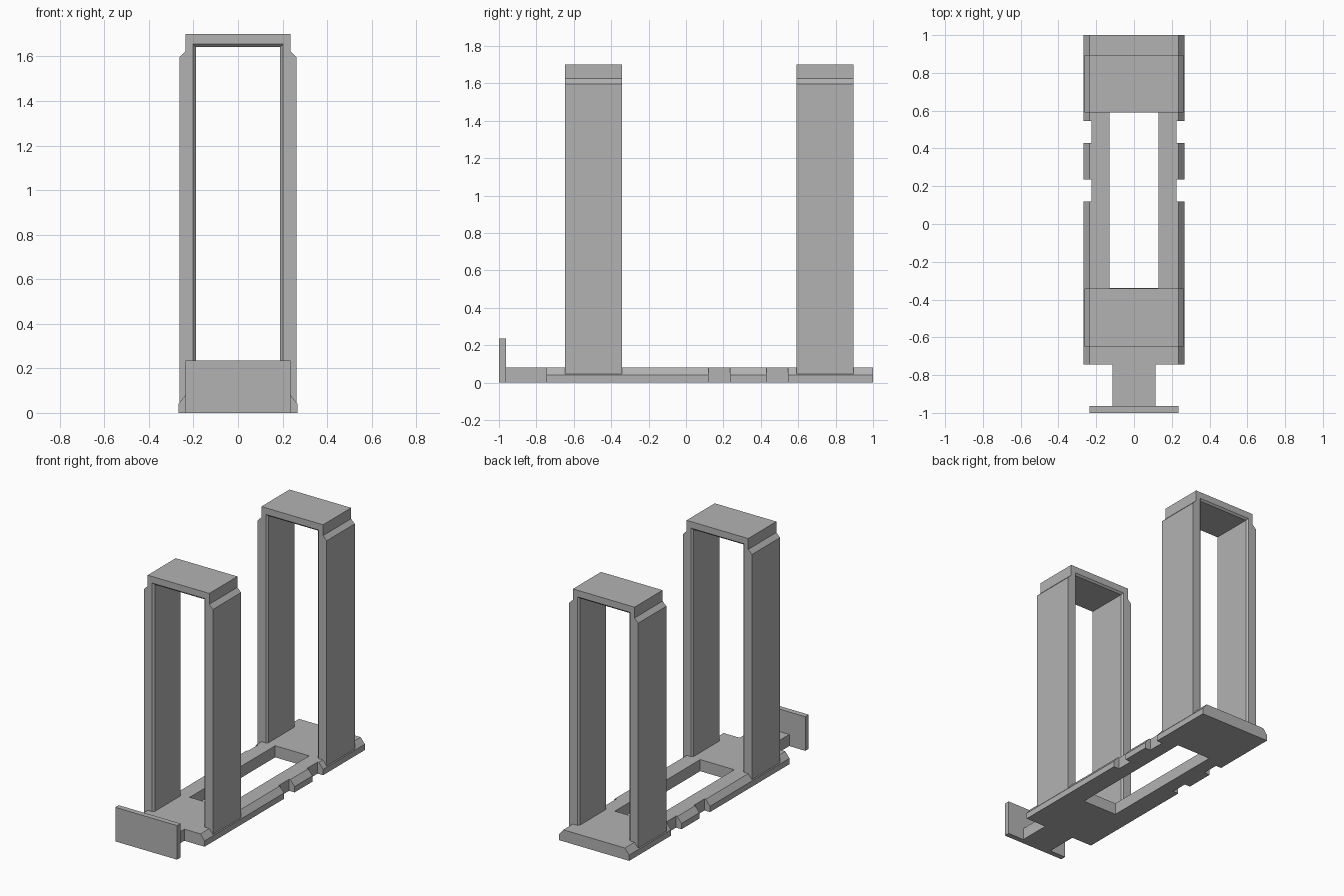
import bpy
import bmesh

cube = bpy.data.objects.get("Cube")
if cube:
    bpy.data.objects.remove(cube, do_unlink=True)

GREY = (0.45, 0.45, 0.45, 1)
grey = bpy.data.materials.new("plain grey")
grey.use_nodes = True
grey.diffuse_color = GREY
grey.node_tree.nodes["Principled BSDF"].inputs["Base Color"].default_value = GREY


def add_object(name, bm):
    bmesh.ops.recalc_face_normals(bm, faces=bm.faces)
    mesh = bpy.data.meshes.new(name)
    bm.to_mesh(mesh)
    bm.free()
    mesh.materials.append(grey)
    obj = bpy.data.objects.new(name, mesh)
    bpy.context.collection.objects.link(obj)
    return obj


def prism(half_profile, y0, y1):
    """Mirror a half outline (x, z) across x = 0 and extrude it along y."""
    outline = half_profile + [(-x, z) for x, z in reversed(half_profile)]
    bm = bmesh.new()
    face = bm.faces.new([bm.verts.new((x, y0, z)) for x, z in outline])
    grown = bmesh.ops.extrude_face_region(bm, geom=[face])["geom"]
    moved = [v for v in grown if isinstance(v, bmesh.types.BMVert)]
    bmesh.ops.translate(bm, verts=moved, vec=(0, y1 - y0, 0))
    return bm


def box(name, x0, x1, y0, y1, z0, z1):
    bm = bmesh.new()
    bmesh.ops.create_cube(bm, size=1)
    for v in bm.verts:
        v.co = (x1 if v.co.x > 0 else x0,
                y1 if v.co.y > 0 else y0,
                z1 if v.co.z > 0 else z0)
    return add_object(name, bm)


def cut(target, cutter):
    """Subtract the cutter, bake the result and remove the cutter."""
    cutter.hide_render = True
    mod = target.modifiers.new("cut", "BOOLEAN")
    mod.operation = "DIFFERENCE"
    mod.solver = "EXACT"
    mod.object = cutter
    graph = bpy.context.evaluated_depsgraph_get()
    baked = bpy.data.meshes.new_from_object(target.evaluated_get(graph))
    target.modifiers.clear()
    target.data = baked
    bpy.data.objects.remove(cutter, do_unlink=True)


# Base plate with sloped long edges
BASE_TOP = 0.08
base = add_object("base_plate", prism(
    [(0.267, 0), (0.267, 0.04), (0.235, BASE_TOP)], -0.745, 1))

# Long central opening
cut(base, box("opening_cutter", -0.13, 0.13, -0.34, 0.59, -0.1, 0.2))

# Paired edge notches
for y0, y1 in ((0.12, 0.235), (0.43, 0.545)):
    for side in (-1, 1):
        xs = sorted((side * 0.225, side * 0.4))
        cut(base, box("notch_cutter", *xs, y0, y1, -0.1, 0.2))

# Front tongue and upright end plate
box("front_tongue", -0.113, 0.113, -0.965, -0.74, 0, BASE_TOP)
box("front_end_plate", -0.235, 0.235, -1, -0.963, 0, 0.235)

# Two tall arches with stepped shoulders and a chamfered opening
INNER_X, INNER_Z = 0.189, 1.643
ARCH = [(INNER_X, INNER_Z), (INNER_X, 0.046), (0.263, 0.046), (0.263, 1.597),
        (0.235, 1.625), (0.235, 1.7)]
for name, y0 in (("front_arch", -0.648), ("rear_arch", 0.59)):
    bm = prism(ARCH, y0, y0 + 0.306)
    rim = [e for e in bm.edges
           if abs(e.verts[0].co.y - e.verts[1].co.y) < 0.001
           and all(abs(v.co.x) < INNER_X + 0.001
                   and v.co.z < INNER_Z + 0.001 for v in e.verts)]
    bmesh.ops.bevel(bm, geom=rim, offset=0.012, segments=1, affect="EDGES")
    add_object(name, bm)
